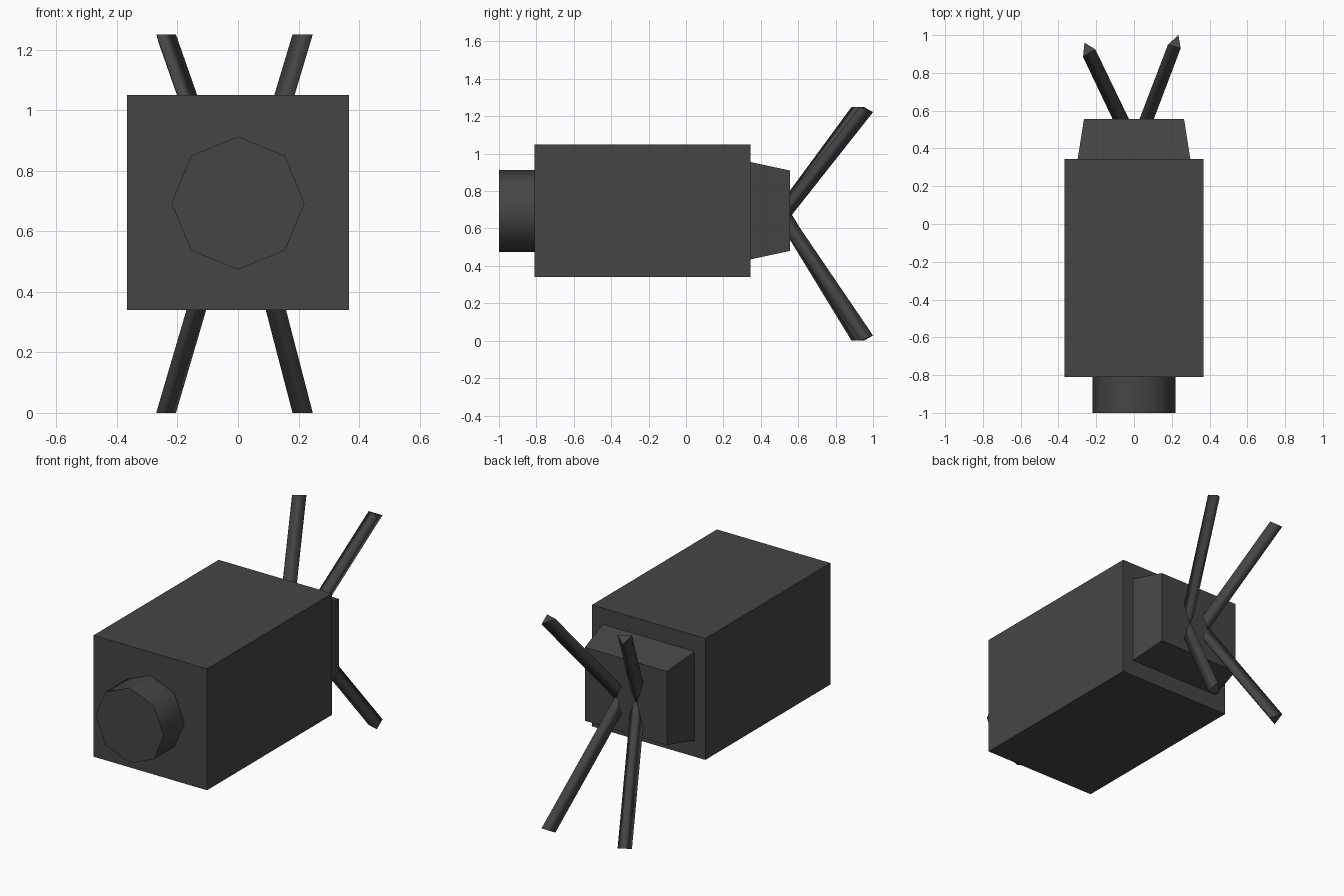
import bpy, bmesh, math
from mathutils import Vector

if "Cube" in bpy.data.objects:
    bpy.data.objects.remove(bpy.data.objects["Cube"])

mat = bpy.data.materials.new("dark grey")
mat.diffuse_color = (0.06, 0.06, 0.06, 1)
mat.use_nodes = True
mat.node_tree.nodes["Principled BSDF"].inputs["Base Color"].default_value = mat.diffuse_color


def prism(name, start, end, smooth=False):
    """Closed solid between two matching rings of points."""
    bm = bmesh.new()
    a = [bm.verts.new(p) for p in start]
    b = [bm.verts.new(p) for p in end]
    n = len(a)
    for i in range(n):
        j = (i + 1) % n
        bm.faces.new((a[i], a[j], b[j], b[i])).smooth = smooth
    for ring in (a, b):
        cap = bm.faces.new(ring)
        for e in cap.edges:
            e.smooth = False
    bmesh.ops.recalc_face_normals(bm, faces=bm.faces)
    mesh = bpy.data.meshes.new(name)
    bm.to_mesh(mesh)
    bm.free()
    mesh.materials.append(mat)
    ob = bpy.data.objects.new(name, mesh)
    bpy.context.collection.objects.link(ob)
    return ob


def rect(x, y, z0, z1):
    return [(-x, y, z0), (x, y, z0), (x, y, z1), (-x, y, z1)]


def octagon(r, y, z):
    return [(r * math.cos(k * math.pi / 4), y, z + r * math.sin(k * math.pi / 4))
            for k in range(8)]


# main box, tapered rear block and front lens
prism("body", rect(0.367, -0.81, 0.34, 1.05), rect(0.367, 0.345, 0.34, 1.05))
prism("rear_block", rect(0.298, 0.345, 0.435, 0.955), rect(0.265, 0.555, 0.48, 0.91))
prism("lens", octagon(0.22, -1.0, 0.693), octagon(0.22, -0.81, 0.693), True)

# four splayed three-sided rods: tip triangle in x, y, and slopes per unit height
left_tip = [(-0.27, 0.885), (-0.205, 0.925), (-0.262, 0.96)]
right_tip = [(0.18, 0.95), (0.247, 0.93), (0.235, 1.0)]
rods = [("upper_left_rod", left_tip, 1, (-0.35, 0.735)),
        ("upper_right_rod", right_tip, 1, (0.30, 0.79)),
        ("lower_left_rod", left_tip, -1, (-0.294, 0.61)),
        ("lower_right_rod", right_tip, -1, (0.26, 0.68))]
for name, tip, side, (sx, sy) in rods:
    heights = (1.25, 1.25, 1.222) if side > 0 else (0, 0, 0.028)
    end = [Vector((x, y, z)) for (x, y), z in zip(tip, heights)]
    axis = Vector((sx, sy, side))
    reach = (end[2].y - 0.53) / sy      # base sits just inside the rear block
    prism(name, [p - axis * reach for p in end], end, True)
